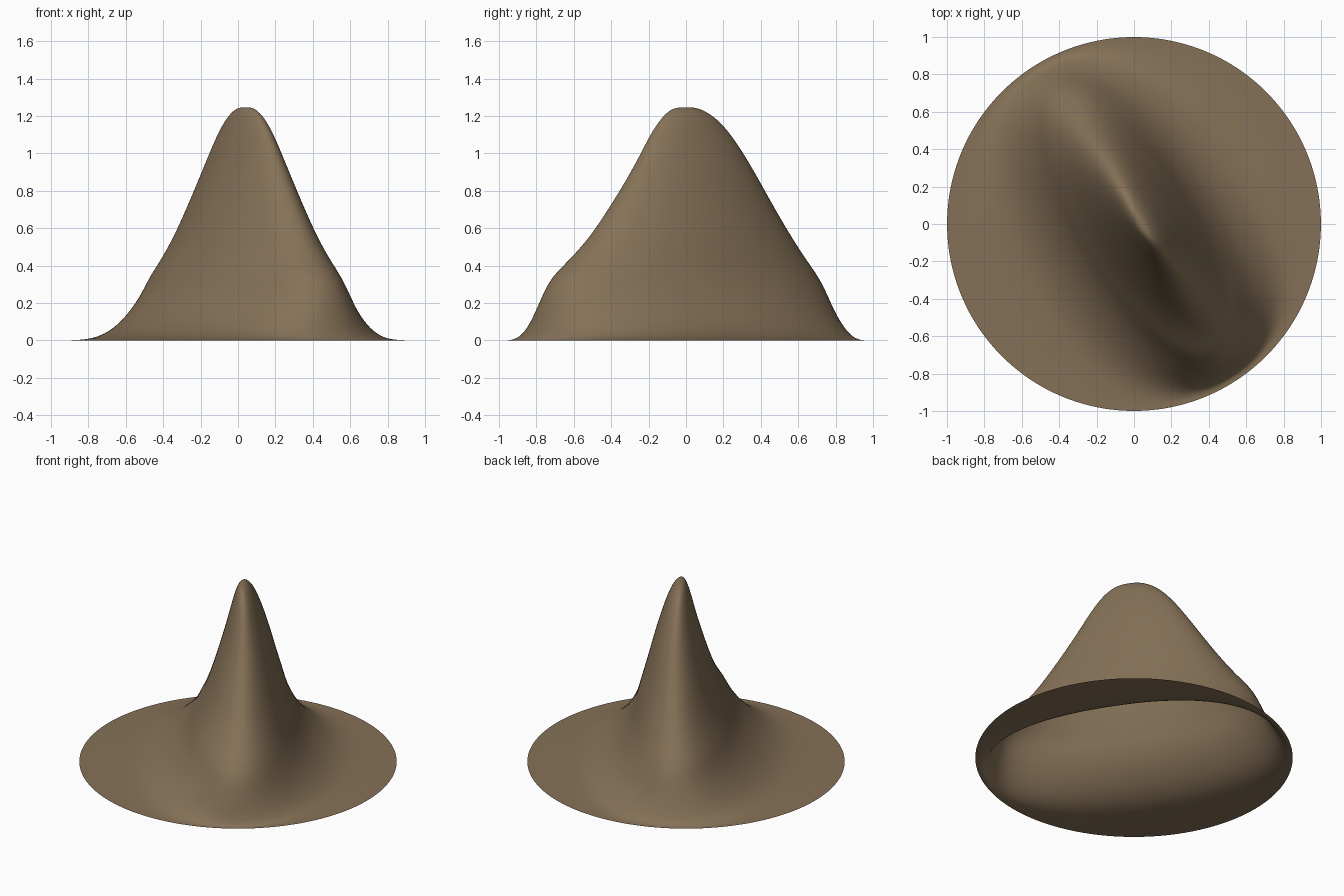
import bpy, bmesh
from math import cos, sin, pi, radians, copysign

# Level rings of the ridge: height, half length, half width, squareness, centre x, centre y
RINGS = [
    (1.246, 0.035, 0.006, 2.0, 0.04, 0.00),
    (1.240, 0.090, 0.028, 2.0, 0.04, 0.00),
    (1.190, 0.170, 0.056, 2.0, 0.04, 0.015),
    (1.100, 0.250, 0.086, 2.0, 0.04, 0.025),
    (0.970, 0.335, 0.122, 2.0, 0.04, 0.035),
    (0.830, 0.425, 0.160, 2.0, 0.04, 0.035),
    (0.690, 0.520, 0.197, 2.0, 0.04, 0.03),
    (0.550, 0.620, 0.238, 2.0, 0.04, 0.025),
    (0.430, 0.725, 0.275, 2.05, 0.04, 0.01),
    (0.340, 0.815, 0.310, 2.1, 0.04, -0.005),
    (0.250, 0.860, 0.350, 2.15, 0.04, -0.005),
    (0.150, 0.895, 0.420, 2.2, 0.03, -0.005),
    (0.060, 0.930, 0.530, 2.2, 0.02, 0.00),
    (0.015, 0.955, 0.640, 2.2, 0.01, 0.00),
    (0.003, 0.975, 0.750, 2.15, 0.00, 0.00),
    (0.000, 0.990, 0.870, 2.0, 0.00, 0.00),
    (0.000, 1.000, 1.000, 2.0, 0.00, 0.00),
]
SIDES = 96
RIDGE = radians(122)


def power(value, n):
    return copysign(abs(value) ** (2 / n), value)


bm = bmesh.new()
loops = []
for z, a, b, n, cx, cy in RINGS:
    loop = []
    for i in range(SIDES):
        t = 2 * pi * i / SIDES
        u, v = a * power(cos(t), n), b * power(sin(t), n)
        loop.append(bm.verts.new((cx + u * cos(RIDGE) - v * sin(RIDGE),
                                  cy + u * sin(RIDGE) + v * cos(RIDGE), z)))
    loops.append(loop)

# Skin between rings, and a fan closing the crest
for inner, outer in zip(loops, loops[1:]):
    for i in range(SIDES):
        j = (i + 1) % SIDES
        bm.faces.new((inner[i], outer[i], outer[j], inner[j]))
crest = bm.verts.new((0.04, 0, 1.246))
for i in range(SIDES):
    bm.faces.new((crest, loops[0][i], loops[0][(i + 1) % SIDES]))
for f in bm.faces:
    f.smooth = True

mesh = bpy.data.meshes.new("mountain_surface")
bm.to_mesh(mesh)
bm.free()
mountain = bpy.data.objects.new("mountain_surface", mesh)
bpy.context.collection.objects.link(mountain)

# Smooth the slopes between rings
sub = mountain.modifiers.new("smooth", 'SUBSURF')
sub.levels = sub.render_levels = 2

# Brown earth
earth = bpy.data.materials.new("brown_earth")
earth.diffuse_color = (0.235, 0.165, 0.095, 1)
mesh.materials.append(earth)
